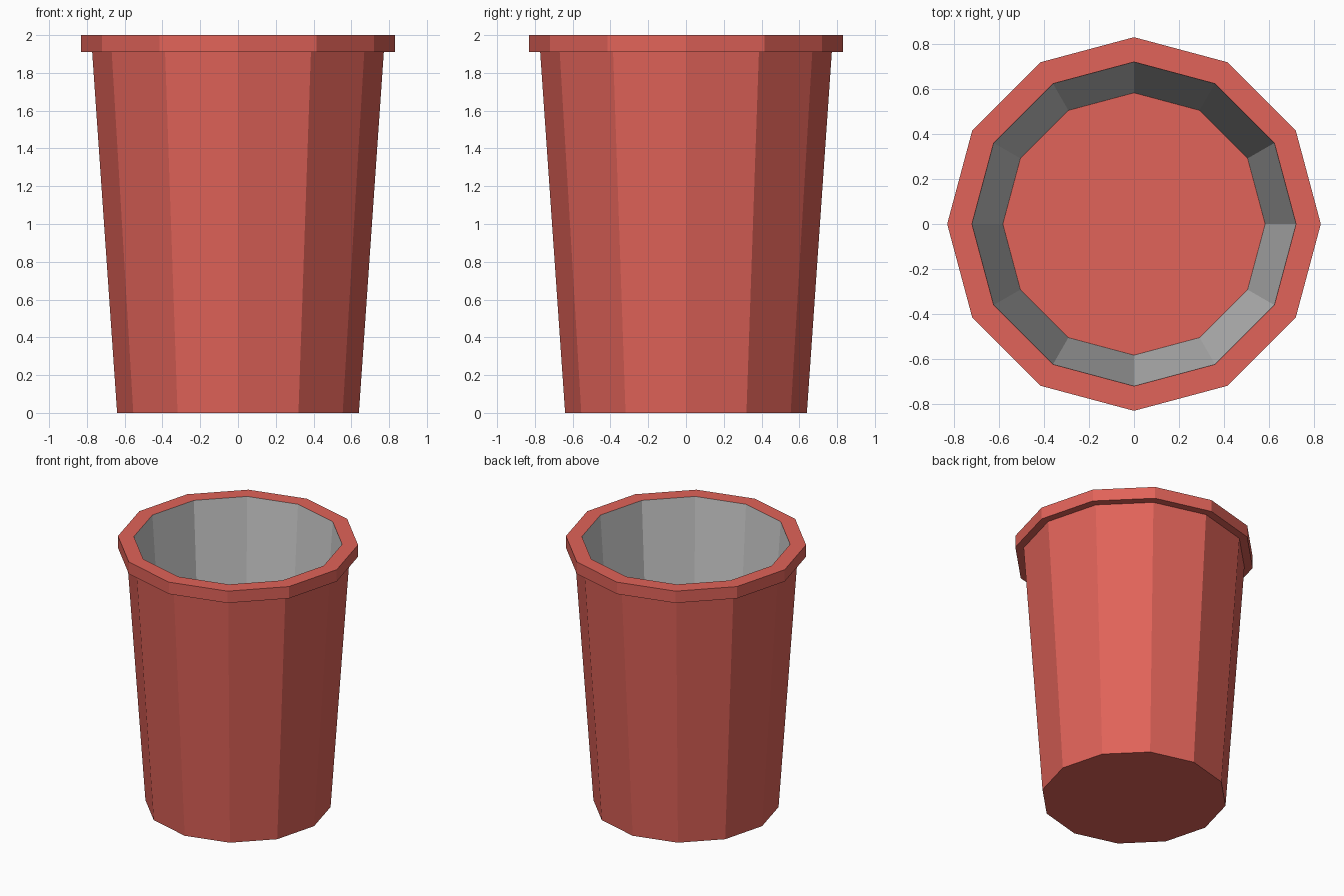
import bpy, bmesh, math

if "Cube" in bpy.data.objects:
    bpy.data.objects.remove(bpy.data.objects["Cube"])

SIDES = 12


def material(name, color):
    m = bpy.data.materials.new(name)
    m.diffuse_color = color
    m.use_nodes = True
    m.node_tree.nodes["Principled BSDF"].inputs["Base Color"].default_value = m.diffuse_color
    return m


def ring(bm, r, z):
    return [bm.verts.new((r * math.cos(2 * math.pi * i / SIDES),
                          r * math.sin(2 * math.pi * i / SIDES), z))
            for i in range(SIDES)]


# Profile from the outer base, over the rim, down to the inner floor
profile = [(0.64, 0.0), (0.772, 1.91), (0.83, 1.91), (0.83, 2.0),
           (0.72, 2.0), (0.583, 0.06)]
LINER = 4  # profile segment that is the grey inner wall

bm = bmesh.new()
rings = [ring(bm, r, z) for r, z in profile]
for s, (a, b) in enumerate(zip(rings, rings[1:])):
    for i in range(SIDES):
        j = (i + 1) % SIDES
        f = bm.faces.new((a[i], a[j], b[j], b[i]))
        f.material_index = 1 if s == LINER else 0

# Underside and inner floor
bm.faces.new(list(reversed(rings[0])))
bm.faces.new(rings[-1])

mesh = bpy.data.meshes.new("cup")
bm.to_mesh(mesh)
bm.free()
mesh.materials.append(material("red", (0.75, 0.125, 0.1, 1)))
mesh.materials.append(material("grey", (0.8, 0.8, 0.8, 1)))
cup = bpy.data.objects.new("cup", mesh)
bpy.context.collection.objects.link(cup)
